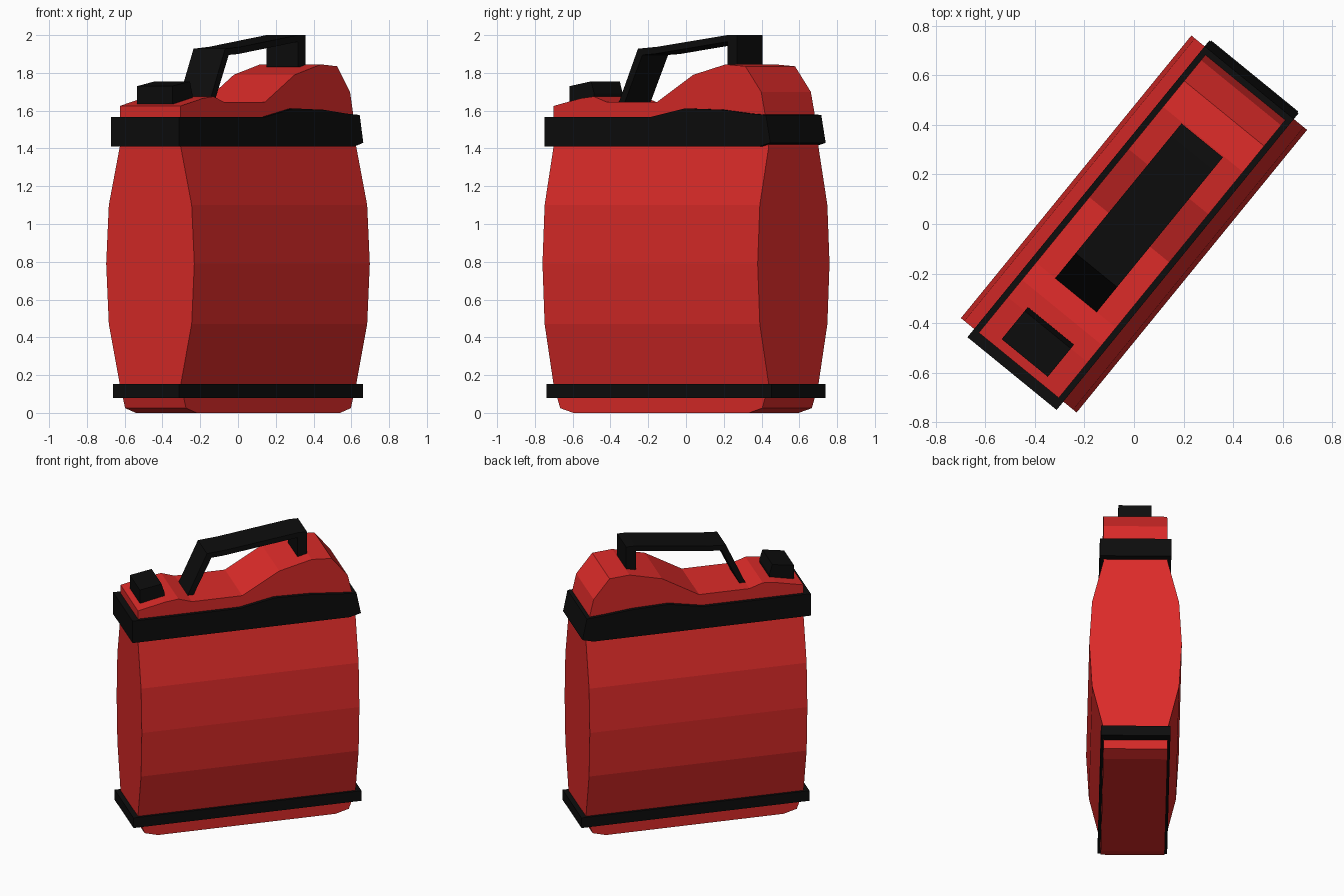
import bpy, bmesh, math
from mathutils import Vector

if "Cube" in bpy.data.objects:
    bpy.data.objects.remove(bpy.data.objects["Cube"])

TURN = math.radians(50.8)   # the can stands diagonally to the axes


def material(name, rgb):
    m = bpy.data.materials.new(name)
    m.diffuse_color = (*rgb, 1)
    m.use_nodes = True
    m.node_tree.nodes["Principled BSDF"].inputs["Base Color"].default_value = m.diffuse_color
    return m


RED = material("red_plastic", (0.72, 0.024, 0.022))
BLACK = material("black_rubber", (0.004, 0.004, 0.004))


def prism(name, outline, half_width, mat, bulge=None):
    """Extrude a side outline (length, height) across the width.
    bulge maps heights to extra half width; the sides are cut there."""
    bm = bmesh.new()
    face = bm.faces.new([bm.verts.new((x, -half_width, z)) for x, z in outline])
    ext = bmesh.ops.extrude_face_region(bm, geom=[face])
    verts = [g for g in ext["geom"] if isinstance(g, bmesh.types.BMVert)]
    bmesh.ops.translate(bm, verts=verts, vec=(0, 2 * half_width, 0))
    for height in (bulge or {}):
        geom = bm.verts[:] + bm.edges[:] + bm.faces[:]
        bmesh.ops.bisect_plane(bm, geom=geom, dist=1e-4,
                               plane_co=(0, 0, height), plane_no=(0, 0, 1))
    for height, extra in (bulge or {}).items():
        for v in bm.verts:
            if abs(v.co.z - height) < 1e-3:
                v.co.y += math.copysign(extra, v.co.y)
    bmesh.ops.recalc_face_normals(bm, faces=bm.faces[:])
    mesh = bpy.data.meshes.new(name)
    bm.to_mesh(mesh)
    bm.free()
    mesh.materials.append(mat)
    obj = bpy.data.objects.new(name, mesh)
    obj.rotation_euler.z = TURN
    bpy.context.collection.objects.link(obj)
    return obj


# Can body: rounded foot, bulging sides, humped top
prism("can_body", [
    (-0.60, 0), (0.60, 0), (0.69, 0.025), (0.735, 0.15), (0.735, 1.41),
    (0.71, 1.58), (0.683, 1.70), (0.575, 1.835), (0.44, 1.845), (0.22, 1.79),
    (-0.03, 1.645), (-0.37, 1.645), (-0.46, 1.675), (-0.55, 1.665),
    (-0.735, 1.625), (-0.735, 0.15), (-0.69, 0.025)],
    0.208, RED, {0.15: 0, 0.47: 0.075, 0.79: 0.093, 1.10: 0.075, 1.41: 0})

# Lower band
prism("lower_band", [(-0.77, 0.08), (0.77, 0.08), (0.77, 0.152), (-0.77, 0.152)],
      0.226, BLACK)

# Upper band, following the hump
prism("upper_band", [
    (-0.778, 1.41), (0.69, 1.41), (0.765, 1.43), (0.735, 1.577), (0.62, 1.585),
    (0.43, 1.605), (0.18, 1.612), (-0.05, 1.567), (-0.778, 1.567)], 0.232, BLACK)

# Filler cap
prism("filler_cap", [(-0.697, 1.635), (-0.53, 1.64), (-0.53, 1.69),
                     (-0.55, 1.755), (-0.697, 1.73)], 0.12, BLACK)

# Carrying handle: slanted front leg, rising bar, upright rear leg
prism("handle", [
    (-0.375, 1.635), (-0.335, 1.635), (-0.21, 1.895), (-0.13, 1.90), (0.37, 1.965),
    (0.37, 1.83), (0.435, 1.83), (0.435, 2.0), (0.37, 2.0), (-0.11, 1.938),
    (-0.24, 1.928)], 0.108, BLACK)
